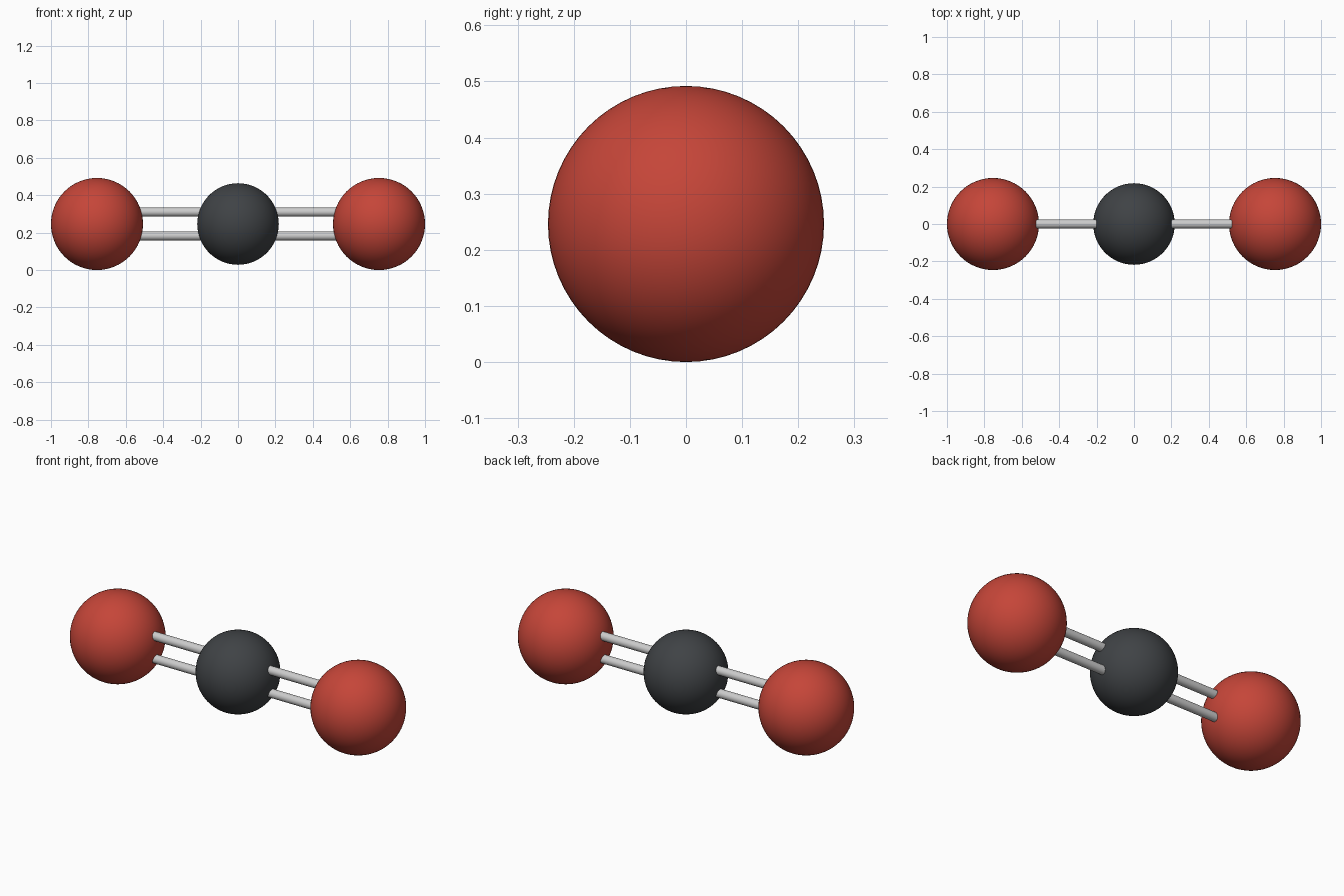
import bpy
import math

if "Cube" in bpy.data.objects:
    bpy.data.objects.remove(bpy.data.objects["Cube"])

CENTRE_Z = 0.246
OXYGEN_X = 0.754


def material(name, color):
    mat = bpy.data.materials.new(name)
    mat.diffuse_color = color
    mat.use_nodes = True
    mat.node_tree.nodes["Principled BSDF"].inputs["Base Color"].default_value = mat.diffuse_color
    return mat


def finish(name, mat=None):
    obj = bpy.context.object
    obj.name = name
    if mat:
        obj.data.materials.append(mat)
    bpy.ops.object.shade_smooth_by_angle(angle=math.radians(40))


def atom(name, x, radius, mat):
    bpy.ops.mesh.primitive_uv_sphere_add(
        segments=64, ring_count=32, radius=radius, location=(x, 0, CENTRE_Z))
    finish(name, mat)


def bond(name, x, z):
    bpy.ops.mesh.primitive_cylinder_add(
        vertices=32, radius=0.024, depth=OXYGEN_X,
        location=(x, 0, z), rotation=(0, math.pi / 2, 0))
    finish(name)


red = material("oxygen_red", (0.56, 0.06, 0.04, 1))
dark = material("carbon_dark", (0.05, 0.055, 0.06, 1))

# Central carbon atom
atom("carbon_atom", 0, 0.218, dark)

# Oxygen atoms and double bonds on each side
for side, sign in (("left", -1), ("right", 1)):
    atom(f"{side}_oxygen_atom", sign * OXYGEN_X, 0.246, red)
    for level, offset in (("upper", 0.064), ("lower", -0.064)):
        bond(f"{side}_{level}_bond", sign * OXYGEN_X / 2, CENTRE_Z + offset)
